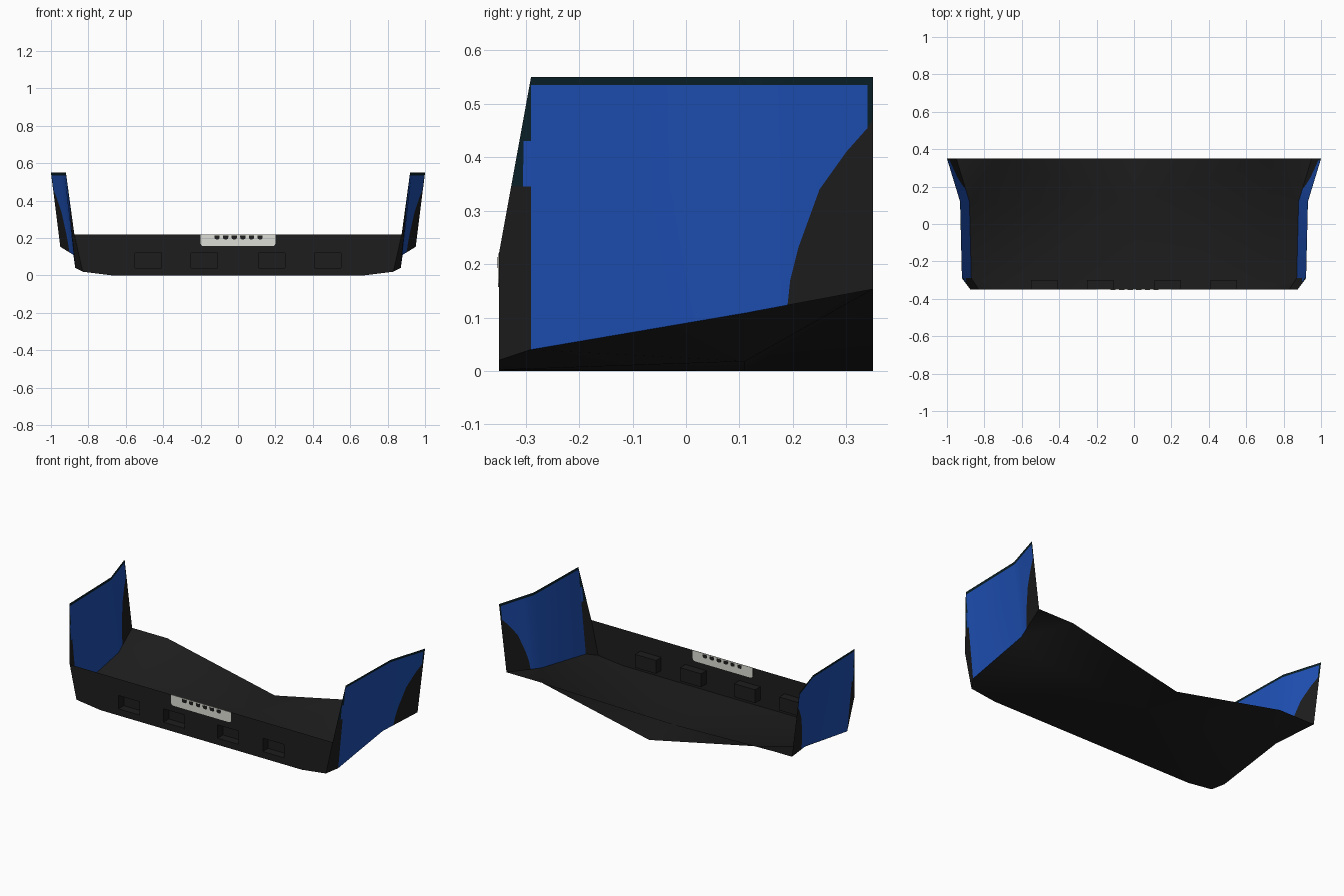
import bpy, bmesh, math
from mathutils import Vector

cube = bpy.data.objects.get("Cube")
if cube:
    bpy.data.objects.remove(cube)


def material(name, colour):
    m = bpy.data.materials.new(name)
    m.use_nodes = True
    m.diffuse_color = (*colour, 1)
    bsdf = m.node_tree.nodes["Principled BSDF"]
    bsdf.inputs["Base Color"].default_value = (*colour, 1)
    bsdf.inputs["Roughness"].default_value = 0.8
    return m


charcoal = material("charcoal", (0.0125, 0.0125, 0.0125))
blue = material("blue", (0.013, 0.08, 0.46))
teal = material("dark teal", (0.003, 0.014, 0.021))
cream = material("cream plate", (0.73, 0.73, 0.67))


def build(name, faces, mats, mirror=True, smooth=False):
    """Sheet from (polygon, material index) pairs, mirrored across x."""
    bm = bmesh.new()
    for pts, idx in faces:
        f = bm.faces.new([bm.verts.new(p) for p in pts])
        f.material_index = idx
    bmesh.ops.remove_doubles(bm, verts=bm.verts, dist=0.0005)
    bmesh.ops.recalc_face_normals(bm, faces=bm.faces)
    mesh = bpy.data.meshes.new(name)
    bm.to_mesh(mesh)
    bm.free()
    for m in mats:
        mesh.materials.append(m)
    ob = bpy.data.objects.new(name, mesh)
    bpy.context.collection.objects.link(ob)
    if mirror:
        mod = ob.modifiers.new("mirror", 'MIRROR')
        mod.use_clip = True
    if smooth:
        bpy.ops.object.select_all(action='DESELECT')
        ob.select_set(True)
        bpy.context.view_layer.objects.active = ob
        bpy.ops.object.shade_smooth_by_angle(angle=math.radians(40))
    return ob


FRONT, BACK, TOP = -0.35, 0.35, 0.55
SIDE, BEND, HINGE = -0.29, 0.12, 0.11

# Floor: level up to the hinge line, then sweeping up to the rear corners
keel_front, keel_mid, keel_back = [(0, y, 0) for y in (FRONT, HINGE, BACK)]
chine_front, chine_mid, chine_back = (0.67, FRONT, 0.002), (0.73, HINGE, 0.018), (0.715, BACK, 0.153)
corner, side_front = (0.83, FRONT, 0.02), (0.87, SIDE, 0.04)
side_bend, side_back = (0.88, BEND, 0.11), (0.95, BACK, 0.153)
build("floor", [(p, 0) for p in (
    (keel_front, chine_front, keel_mid),
    (chine_front, chine_mid, keel_mid),
    (keel_mid, chine_mid, chine_back),
    (keel_mid, chine_back, keel_back),
    (chine_front, corner, side_front),
    (chine_front, side_front, chine_mid),
    (side_front, side_bend, chine_mid),
    (chine_mid, side_bend, chine_back),
    (side_bend, side_back, chine_back))], [charcoal], smooth=True)

# Front wall with openings, and pockets behind them
rows = (0, 0.04, 0.12, 0.22)
columns = [[(x, FRONT, z) for z in rows] for x in (0, 0.11, 0.25, 0.41, 0.55, 0.67)]
columns.append([(x, FRONT, z) for x, z in zip((0.83, 0.835, 0.853, 0.875), (0.02, *rows[1:]))])
wall, pockets = [], []
for i, (a, b) in enumerate(zip(columns, columns[1:])):
    for j in range(3):
        quad = [Vector(p) for p in (a[j], b[j], b[j + 1], a[j + 1])]
        if j == 1 and i in (1, 3):
            inner = [p + Vector((0, 0.05, 0)) for p in quad]
            pockets.append((inner, 0))
            for k in range(4):
                n = (k + 1) % 4
                pockets.append(((quad[k], quad[n], inner[n], inner[k]), 0))
        else:
            wall.append((quad, 0))
build("front_wall", wall, [charcoal])
build("wall_pockets", pockets, [charcoal])

# Side panels: blue field, teal rim, charcoal rear lower corner
bottom = [Vector(p) for p in (side_front, side_bend, side_back)]
upper = [Vector(p) for p in ((0.92, SIDE, TOP), (0.93, BEND, TOP), (1, BACK, TOP))]


def on_panel(y, z=None):
    k = 0 if y <= BEND else 1
    t = (y - bottom[k].y) / (bottom[k + 1].y - bottom[k].y)
    lo, hi = bottom[k].lerp(bottom[k + 1], t), upper[k].lerp(upper[k + 1], t)
    return lo if z is None else lo.lerp(hi, (z - lo.z) / (TOP - lo.z))


RIM = 0.535
edges = [(SIDE, None), (BEND, None), (0.19, None), (0.195, 0.17), (0.21, 0.23),
         (0.25, 0.34), (0.3, 0.41), (0.34, 0.455), (BACK, 0.47)]
panel = []
for (y0, s0), (y1, s1) in zip(edges, edges[1:]):
    a = [on_panel(y0), on_panel(y0, s0), on_panel(y0, RIM), on_panel(y0, TOP)]
    b = [on_panel(y1), on_panel(y1, s1), on_panel(y1, RIM), on_panel(y1, TOP)]
    for j, idx in enumerate((0, 2 if y1 == BACK else 1, 2)):
        if j == 0 and s1 is None:
            continue
        pts = [a[j], b[j], b[j + 1], a[j + 1]]
        if j == 0 and s0 is None:
            pts.pop()
        panel.append((pts, idx))
build("side_panels", panel, [charcoal, blue, teal], smooth=True)

# Corner fins joining the front wall to the side panels
low = Vector(columns[-1][3])


def on_fin(z, across):
    lead = low.lerp(upper[0], (z - low.z) / (TOP - low.z))
    return on_panel(SIDE, z).lerp(lead, across)


bands = [[on_fin(z, t) for t in (0, s, 1)] for z, s in ((0.345, 0.4), (0.43, 0.65))]
(a0, a1, a2), (b0, b1, b2) = bands
build("corner_fins", [((corner, side_front, a0, a1, a2, low), 0),
                      ((a0, a1, b1, b0), 1), ((a1, a2, b2, b1), 2),
                      ((b0, b1, b2, upper[0]), 2)], [charcoal, blue, teal])


# Thin plates set in the front wall, seen from both sides
def plate(name, x, half, base, top, r, thick, mat):
    arc = [math.radians(a) for a in range(0, 91, 30)]
    side = [(half - r + r * math.cos(a), base + r - r * math.sin(a)) for a in arc]
    outline = [(half, top)] + side + [(-u, z) for u, z in reversed(side)] + [(-half, top)]
    ends = [[(x + u, FRONT + s, z) for u, z in outline] for s in (-thick, thick)]
    faces = [(e, 0) for e in ends]
    for k in range(len(outline)):
        faces.append(((ends[0][k - 1], ends[0][k], ends[1][k], ends[1][k - 1]), 0))
    build(name, faces, [mat], mirror=False)


plate("wall_plate", 0, 0.2, 0.157, 0.22, 0.015, 0.0015, cream)
for n in range(6):
    plate(f"plate_notch_{n + 1}", -0.112 + n * 0.046, 0.014, 0.193, 0.213, 0.009, 0.0025, charcoal)
